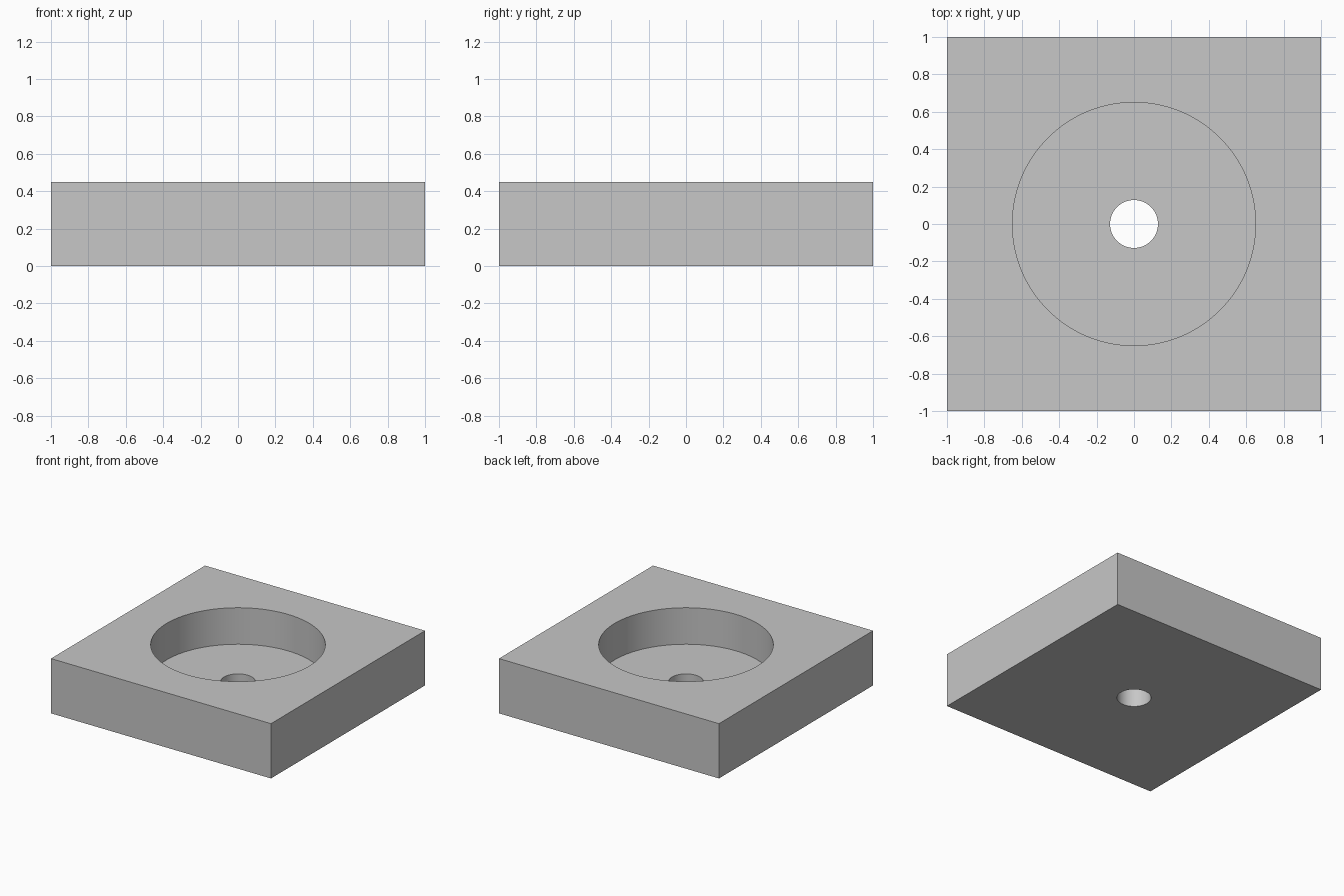
import bpy
import bmesh
from math import cos, sin, pi, radians

cube = bpy.data.objects.get("Cube")
if cube:
    bpy.data.objects.remove(cube, do_unlink=True)

SEGMENTS = 128
HEIGHT, FLOOR = 0.45, 0.15
RECESS_R, HOLE_R = 0.65, 0.128

grey = bpy.data.materials.new("plain_grey")
grey.use_nodes = True
grey.diffuse_color = (0.57, 0.57, 0.57, 1)
grey.node_tree.nodes["Principled BSDF"].inputs["Base Color"].default_value = grey.diffuse_color


def ring(bm, radius, z, square=False):
    """A loop of vertices: a circle, or the same rays carried out to a square."""
    verts = []
    for i in range(SEGMENTS):
        a = 2 * pi * i / SEGMENTS
        r = radius / max(abs(cos(a)), abs(sin(a))) if square else radius
        verts.append(bm.verts.new((r * cos(a), r * sin(a), z)))
    return verts


# Square block with a round recess and a through hole, joined ring by ring
bm = bmesh.new()
rings = [
    ring(bm, 1, 0, square=True),
    ring(bm, 1, HEIGHT, square=True),
    ring(bm, RECESS_R, HEIGHT),
    ring(bm, RECESS_R, FLOOR),
    ring(bm, HOLE_R, FLOOR),
    ring(bm, HOLE_R, 0),
]
for lower, upper in zip(rings, rings[1:] + rings[:1]):
    for i in range(SEGMENTS):
        j = (i + 1) % SEGMENTS
        bm.faces.new((lower[i], lower[j], upper[j], upper[i]))
bmesh.ops.recalc_face_normals(bm, faces=bm.faces)

mesh = bpy.data.meshes.new("recessed_block")
bm.to_mesh(mesh)
bm.free()
mesh.materials.append(grey)
block = bpy.data.objects.new("recessed_block", mesh)
bpy.context.collection.objects.link(block)

# Smooth round walls, sharp rims and corners
bpy.ops.object.select_all(action='DESELECT')
block.select_set(True)
bpy.context.view_layer.objects.active = block
bpy.ops.object.shade_smooth_by_angle(angle=radians(30))
